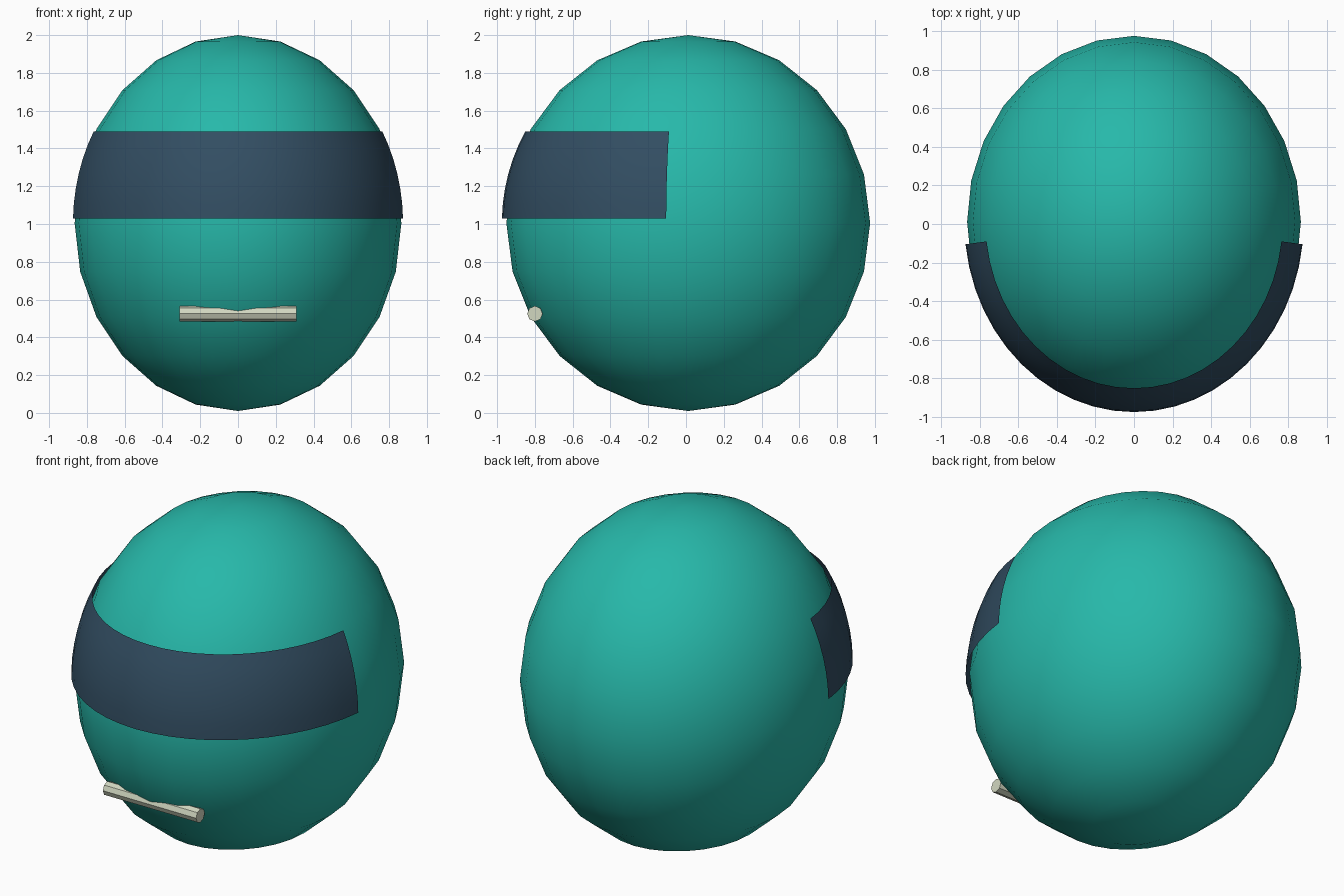
import bpy, bmesh, math
from mathutils import Matrix, Vector

cube = bpy.data.objects.get("Cube")
if cube:
    bpy.data.objects.remove(cube, do_unlink=True)

CENTRE = Vector((0, 0.012, 1.005))


def material(name, rgb):
    mat = bpy.data.materials.new(name)
    mat.use_nodes = True
    mat.diffuse_color = (*rgb, 1)
    mat.node_tree.nodes["Principled BSDF"].inputs["Base Color"].default_value = (*rgb, 1)
    return mat


def finish(bm, name, mat, smooth):
    mesh = bpy.data.meshes.new(name)
    bm.to_mesh(mesh)
    bm.free()
    mesh.materials.append(mat)
    for face in mesh.polygons:
        face.use_smooth = smooth
    obj = bpy.data.objects.new(name, mesh)
    bpy.context.collection.objects.link(obj)
    return obj


teal = material("teal", (0.02, 0.48, 0.40))
navy = material("navy", (0.032, 0.075, 0.122))
cream = material("cream", (0.64, 0.68, 0.53))

# Egg-shaped body
bm = bmesh.new()
bmesh.ops.create_uvsphere(
    bm, u_segments=28, v_segments=12, radius=1,
    matrix=Matrix.Translation(CENTRE) @ Matrix.Diagonal((0.865, 0.963, 0.995, 1)))
finish(bm, "body", teal, True)

# Visor: a thin curved band hugging the front of the body
bm = bmesh.new()
COLS, ROWS = 24, 6
low, high, end = math.radians(1.4), math.radians(29), math.radians(6.8)
grid = []
for r in range(ROWS + 1):
    lat = low + (high - low) * r / ROWS
    row = []
    for c in range(COLS + 1):
        lon = math.pi + end + (math.pi - 2 * end) * c / COLS
        row.append(bm.verts.new(CENTRE + Vector((
            0.88 * math.cos(lat) * math.cos(lon),
            0.987 * math.cos(lat) * math.sin(lon),
            math.sin(lat)))))
    grid.append(row)
for lower, upper in zip(grid, grid[1:]):
    for c in range(COLS):
        bm.faces.new((lower[c], lower[c + 1], upper[c + 1], upper[c]))
finish(bm, "visor", navy, True)

# Mouth: a straight bar half sunk into the body
bm = bmesh.new()
bmesh.ops.create_cone(
    bm, cap_ends=True, segments=8, radius1=0.041, radius2=0.041, depth=0.62,
    matrix=Matrix.Translation((0, -0.8, 0.525)) @ Matrix.Rotation(math.pi / 2, 4, "Y"))
finish(bm, "mouth", cream, False)
